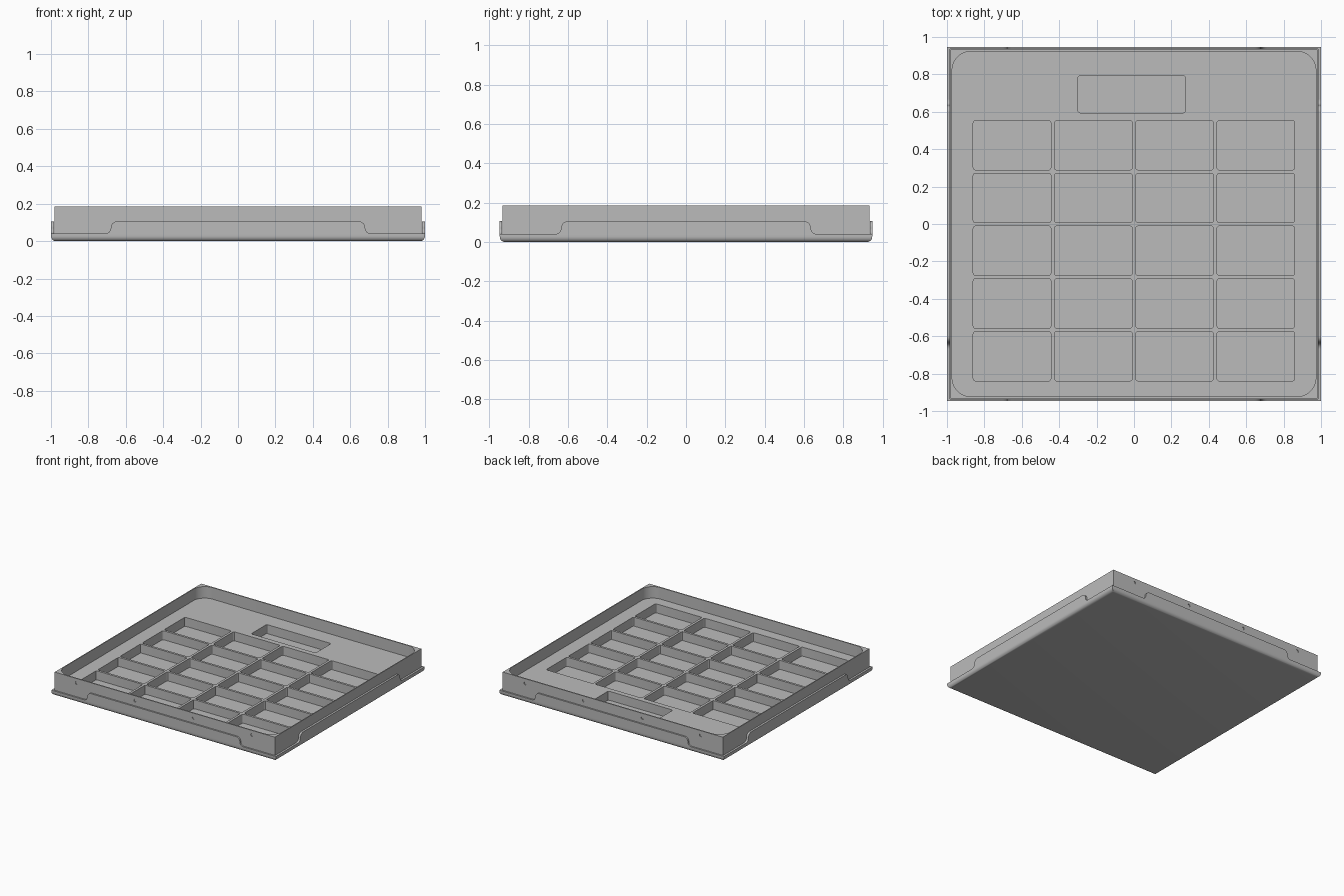
import bpy, bmesh
from math import pi, cos, sin, radians
from mathutils import Matrix, Vector

cube = bpy.data.objects.get("Cube")
if cube:
    bpy.data.objects.remove(cube, do_unlink=True)

# Single flat colour
GREY = (0.5, 0.5, 0.5, 1.0)
mat = bpy.data.materials.new("plain grey")
mat.use_nodes = True
mat.diffuse_color = GREY
mat.node_tree.nodes["Principled BSDF"].inputs["Base Color"].default_value = GREY


def arc(cx, cy, r, a0, a1, steps=6):
    return [(cx + r * cos(radians(a0 + (a1 - a0) * i / steps)),
             cy + r * sin(radians(a0 + (a1 - a0) * i / steps))) for i in range(steps + 1)]


def rounded_rect(cx, cy, w, h, r, steps=6):
    pts = []
    for sx, sy, a in ((1, 1, 0), (-1, 1, 90), (-1, -1, 180), (1, -1, 270)):
        pts += arc(cx + sx * (w / 2 - r), cy + sy * (h / 2 - r), r, a, a + 90, steps)
    return pts


def add_prism(bm, pts, z0, z1, matrix=Matrix()):
    """Extrude a flat outline from z0 to z1, then place it."""
    face = bm.faces.new([bm.verts.new((x, y, z0)) for x, y in pts])
    top = bmesh.ops.extrude_face_region(bm, geom=[face])["geom"]
    moved = [v for v in top if isinstance(v, bmesh.types.BMVert)]
    bmesh.ops.translate(bm, verts=moved, vec=(0, 0, z1 - z0))
    bmesh.ops.transform(bm, matrix=matrix, verts=moved + list(face.verts))


def box_outline(hx, hy):
    return [(-hx, -hy), (hx, -hy), (hx, hy), (-hx, hy)]


def make_object(name, bm):
    bmesh.ops.recalc_face_normals(bm, faces=bm.faces)
    mesh = bpy.data.meshes.new(name)
    bm.to_mesh(mesh)
    bm.free()
    obj = bpy.data.objects.new(name, mesh)
    bpy.context.collection.objects.link(obj)
    mesh.materials.append(mat)
    return obj


def cut(obj, cutter_bm):
    """Subtract a cutter and keep only the result."""
    cutter = make_object("cutter", cutter_bm)
    cutter.hide_render = True
    mod = obj.modifiers.new("cut", "BOOLEAN")
    mod.operation, mod.solver, mod.object = "DIFFERENCE", "EXACT", cutter
    select(obj)
    bpy.ops.object.modifier_apply(modifier=mod.name)
    bpy.data.objects.remove(cutter, do_unlink=True)


def select(obj):
    bpy.ops.object.select_all(action="DESELECT")
    obj.select_set(True)
    bpy.context.view_layer.objects.active = obj


def smooth(obj):
    select(obj)
    bpy.ops.object.shade_smooth_by_angle(angle=radians(30))


BODY_X, BODY_Y, RIM, FLOOR, BOTTOM = 0.98, 0.932, 0.185, 0.092, 0.012
PAN_X, PAN_Y, LEDGE = 1.0, 0.947, 0.04

# Tray body with a thin upright rim
bm = bmesh.new()
add_prism(bm, box_outline(BODY_X, BODY_Y), BOTTOM, RIM)
body = make_object("tray_body", bm)

# Large rounded recess inside the rim
bm = bmesh.new()
add_prism(bm, rounded_rect(0, 0, 1.945, 1.845, 0.1, 10), FLOOR, 0.3)
cut(body, bm)

# Grid of storage pockets and the wide slot behind them
bm = bmesh.new()
for col in range(4):
    for row in range(5):
        add_prism(bm, rounded_rect(-0.652 + 0.4345 * col, 0.421 - 0.282 * row,
                                   0.415, 0.264, 0.012, 3), 0.02, 0.2)
add_prism(bm, rounded_rect(-0.012, 0.693, 0.575, 0.197, 0.012, 3), 0.02, 0.2)
cut(body, bm)

# Shallow screw holes along front and back
bm = bmesh.new()
for side in (-1, 1):
    for i in range(4):
        place = Matrix.Translation((-0.785 + 0.521 * i, side * BODY_Y, 0.148)) @ Matrix.Rotation(pi / 2, 4, "X")
        add_prism(bm, arc(0, 0, 0.012, 0, 345, 23), -0.006, 0.006, place)
cut(body, bm)
smooth(body)

# Shallow pan with a rolled lower edge
bm = bmesh.new()
add_prism(bm, box_outline(PAN_X, PAN_Y), 0, LEDGE)
low = [e for e in bm.edges if all(v.co.z < 0.001 for v in e.verts)]
bmesh.ops.bevel(bm, geom=low, offset=0.027, segments=5, profile=0.5, affect="EDGES")
pan = make_object("base_pan", bm)
bm = bmesh.new()
add_prism(bm, box_outline(BODY_X + 0.004, BODY_Y + 0.003), BOTTOM, 0.1)
cut(pan, bm)
smooth(pan)


# Raised flange on each side, swept up from the low corners
def flange(name, half, distance, thickness, angle):
    right = arc(half + 0.055, LEDGE + 0.03, 0.03, 270, 180) + arc(half - 0.01, 0.071, 0.035, 0, 90)
    pts = right + [(-x, z) for x, z in reversed(right)]
    bm = bmesh.new()
    place = (Matrix.Rotation(angle, 4, "Z") @ Matrix.Translation((0, -distance, 0))
             @ Matrix.Rotation(pi / 2, 4, "X"))
    add_prism(bm, pts, -thickness, 0, place)
    smooth(make_object(name, bm))


flange("front_flange", 0.655, PAN_Y, 0.012, 0)
flange("back_flange", 0.655, PAN_Y, 0.012, pi)
flange("left_flange", 0.61, PAN_X, 0.016, pi / 2)
flange("right_flange", 0.61, PAN_X, 0.016, -pi / 2)
